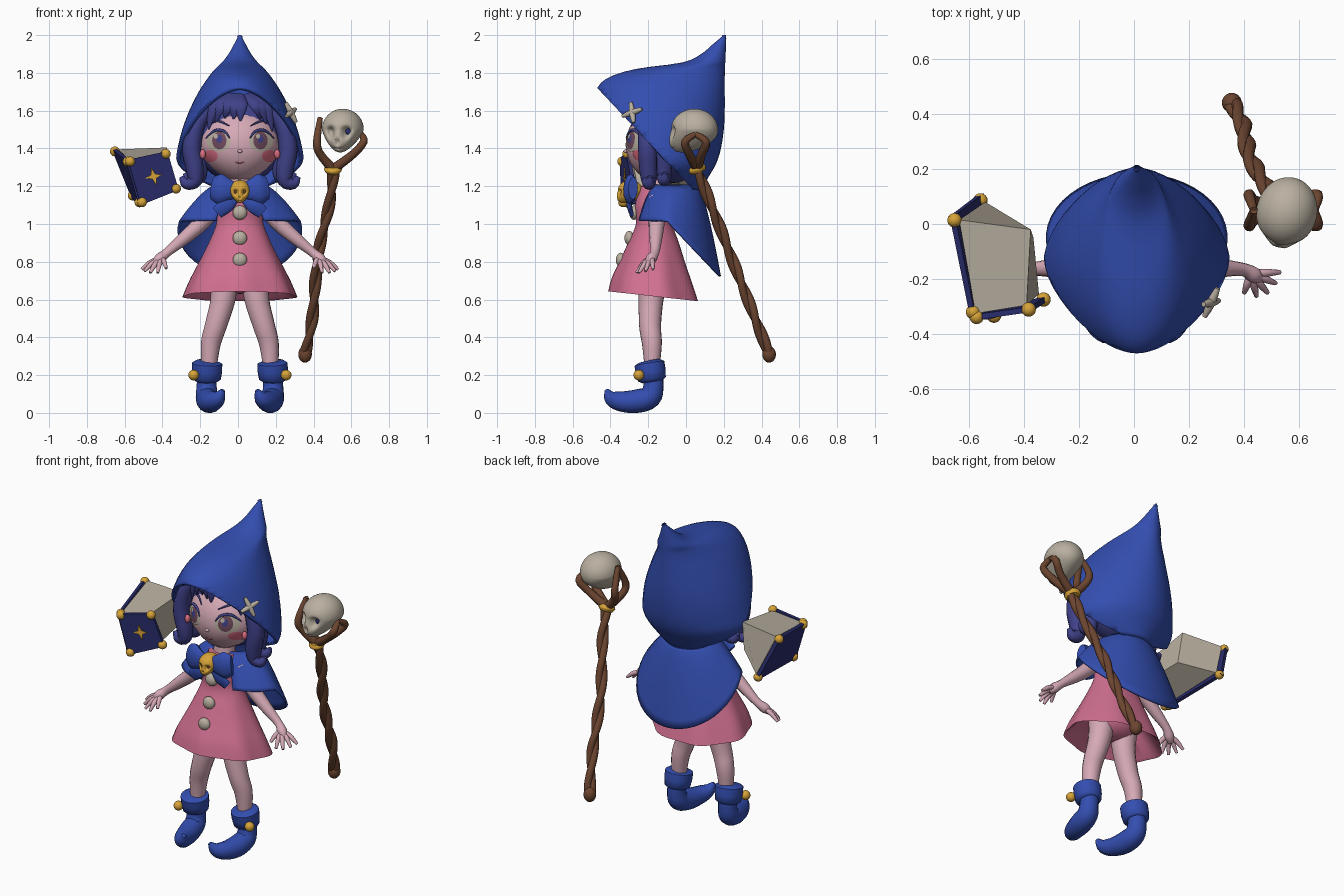
import bpy, bmesh
from math import sin, cos, pi, radians, sqrt, exp
from mathutils import Vector, Matrix

if "Cube" in bpy.data.objects:
    bpy.data.objects.remove(bpy.data.objects["Cube"])
CX = 0.01  # centre line of the figure


def material(name, r, g, b):
    m = bpy.data.materials.new(name)
    m.use_nodes = True
    m.diffuse_color = (r, g, b, 1)
    s = m.node_tree.nodes["Principled BSDF"]
    s.inputs["Base Color"].default_value = (r, g, b, 1)
    s.inputs["Roughness"].default_value = 0.7
    return m


BLUE = material("cloth blue", .033, .075, .43)
HAIR = material("hair indigo", .05, .053, .25)
PINK = material("dress pink", .63, .16, .28)
SKIN = material("skin", .67, .40, .47)
BONE = material("bone", .49, .435, .355)
GOLD = material("gold", .68, .37, .04)
BROWN = material("wood brown", .15, .06, .03)
NAVY = material("book navy", .022, .026, .15)
PLUM = material("iris plum", .16, .07, .11)
BLUSH = material("blush", .74, .16, .23)


def finish(name, bm, mat, recalc=True):
    if recalc:
        bmesh.ops.recalc_face_normals(bm, faces=bm.faces[:])
    me = bpy.data.meshes.new(name)
    bm.to_mesh(me)
    bm.free()
    me.materials.append(mat)
    ob = bpy.data.objects.new(name, me)
    bpy.context.collection.objects.link(ob)
    for o in bpy.context.selected_objects:
        o.select_set(False)
    ob.select_set(True)
    bpy.context.view_layer.objects.active = ob
    bpy.ops.object.shade_smooth_by_angle(angle=radians(50))
    return ob


def spline(pts, n):
    """Catmull-Rom through tuples of any length."""
    out = []
    for i in range(len(pts) - 1):
        a, b, c, d = pts[max(i - 1, 0)], pts[i], pts[i + 1], pts[min(i + 2, len(pts) - 1)]
        for k in range(n):
            t = k / n
            out.append(tuple(.5 * (2 * q + (r - p) * t + (2 * p - 5 * q + 4 * r - s) * t * t
                                   + (3 * q - p - 3 * r + s) * t ** 3)
                             for p, q, r, s in zip(a, b, c, d)))
    return out + [tuple(pts[-1])]


def loft(rings, closed=True, caps=True):
    bm = bmesh.new()
    vs = [[bm.verts.new(p) for p in r] for r in rings]
    n = len(vs[0])
    for a, b in zip(vs, vs[1:]):
        for i in range(n if closed else n - 1):
            j = (i + 1) % n
            bm.faces.new((a[i], a[j], b[j], b[i]))
    if caps:
        bm.faces.new(vs[0])
        bm.faces.new(vs[-1])
    return bm


def tube(name, pts, radii, mat, flat=1, ref=(0, 0, 1), sub=4, seg=12):
    rows = spline([(*p, r) for p, r in zip(pts, radii)], sub)
    P = [Vector(r[:3]) for r in rows]
    n, rings = Vector(ref), []
    for i, p in enumerate(P):
        t = (P[min(i + 1, len(P) - 1)] - P[max(i - 1, 0)]).normalized()
        if abs(n.dot(t)) > .97:
            n = Vector((.3, 1, .2))
        n = (n - t * n.dot(t)).normalized()
        b, r = t.cross(n), max(rows[i][3], .002)
        rings.append([p + n * r * cos(2 * pi * k / seg) + b * r * flat * sin(2 * pi * k / seg)
                      for k in range(seg)])
    return finish(name, loft(rings), mat)


def ball(name, loc, size, mat, base=Matrix()):
    bm = bmesh.new()
    size = size if isinstance(size, tuple) else (size,) * 3
    bmesh.ops.create_uvsphere(bm, u_segments=24, v_segments=14, radius=1,
                              matrix=base @ Matrix.Translation(loc) @ Matrix.Diagonal((*size, 1)))
    return finish(name, bm, mat)


def ring(z, yf, yb, w, p=1.87, wave=0, tilt=0, n=48):
    out = []
    for k in range(n):
        s, c = sin(2 * pi * k / n), cos(2 * pi * k / n)
        f = 1 + wave * cos(14 * pi * k / n)
        x = w * f * abs(s) ** (2 / p) * (1 if s > 0 else -1)
        y = (yf + yb) / 2 - (yb - yf) / 2 * f * abs(c) ** (2 / p) * (1 if c > 0 else -1)
        out.append((CX + x, y, z - tilt * (y + .17)))
    return out


def thicken(ob, t):
    m = ob.modifiers.new("thickness", "SOLIDIFY")
    m.thickness, m.offset = t, -1


# Hood: stacked rings, face opening cut on a slant
rows = [(2, .2, .212, .006), (1.95, .14, .212, .032), (1.9, .08, .21, .06), (1.855, -.02, .208, .095),
        (1.82, -.27, .206, .132), (1.77, -.42, .205, .172), (1.7, -.48, .205, .218), (1.6, -.5, .205, .268),
        (1.5, -.5, .2, .305), (1.4, -.5, .185, .33), (1.32, -.48, .16, .34), (1.25, -.44, .12, .295),
        (1.18, -.36, .08, .19)]
bm = loft([ring(*r) for r in spline(rows, 3)], caps=False)
bmesh.ops.bisect_plane(bm, geom=bm.verts[:] + bm.edges[:] + bm.faces[:], plane_co=(0, -.47, 1.72),
                       plane_no=(0, -1.06, -1), clear_outer=True)
thicken(finish("hood", bm, BLUE), .022)

# Crossed patch on the hood's left side
c, n = Vector((.28, -.285, 1.59)), Vector((.8, -.5, .35)).normalized()
u = n.cross(Vector((0, 0, 1))).normalized()
v = n.cross(u)
for a in (.35, .35 + pi / 2):
    d = (u * cos(a) + v * sin(a)) * .06
    tube("hood_cross", [c - d, c - d * .5, c, c + d * .5, c + d], (.009, .014, .016, .014, .009), BONE, ref=n)

# Cape: neck ring to a hem that drops at the back
cols = []
for k in range(41):
    a = .4 + (2 * pi - .8) * k / 40
    neck = Vector((CX + .13 * sin(a), -.06 - .12 * cos(a), 1.21))
    y = -.05 - (.22 if cos(a) > 0 else .235) * cos(a)
    hem = Vector((CX + .33 * sin(a), y, 1.02 - 1.04 * max(0, y + .1)))
    col = []
    for i in range(11):
        t = i / 10
        p = neck.lerp(hem, t ** .7)
        p.z = neck.z + (hem.z - neck.z) * t
        col.append(p)
    cols.append(col)
thicken(finish("cape", loft(cols, closed=False, caps=False), BLUE), .012)

# Dress with a gently waved flare, hollow below
rows = [(1.2, -.24, -.1, .08, 2, 0, 0), (1.1, -.27, -.06, .115, 2, 0, 0), (1, -.265, -.07, .125, 2, 0, 0),
        (.9, -.305, -.035, .165, 2, .01, .02), (.8, -.345, 0, .215, 2, .02, .05),
        (.7, -.385, .04, .265, 2, .03, .09), (.617, -.405, .07, .3, 2, .03, .11)]
rows = spline(rows, 4) + [(.63, -.39, .05, .28, 2, .03, .11), (.74, -.3, -.03, .19, 2, 0, 0)]
finish("dress", loft([ring(*r) for r in rows]), PINK)
ball("shorts", (CX, -.17, .72), (.15, .11, .09), PINK)
for z, y in ((1.06, -.275), (.925, -.3), (.81, -.345)):
    ball("button", (CX, y, z), (.038, .026, .038), BONE)

# Head with a tapered jaw
HZ = 1.42


def taper(z):
    return 1 - .3 * max(0, (HZ - z) / .2) ** 2


def face_y(x, z):
    q = 1 - ((x - CX) / (.215 * taper(z))) ** 2 - ((z - HZ) / .2) ** 2
    return -.13 - .19 * sqrt(max(q, 0))


head = ball("head", (CX, -.13, HZ), (.215, .19, .2), SKIN)
for vert in head.data.vertices:
    vert.co.x = CX + (vert.co.x - CX) * taper(vert.co.z)
tube("neck", [(CX, -.14, 1.28), (CX, -.15, 1.15)], (.06, .065), SKIN)
ball("nose", (CX, -.32, 1.385), (.013, .01, .01), SKIN)


def patch(name, x, z, rx, rz, mat, lift):
    """Disc laid on the face."""
    rings = []
    for r in (.02, .35, .7, 1):
        pts = [(x + rx * r * cos(pi * k / 12), z + rz * r * sin(pi * k / 12)) for k in range(24)]
        rings.append([(px, face_y(px, pz) - lift, pz) for px, pz in pts])
    bm = loft(rings, caps=False)
    bm.faces.new(bm.verts[:24])
    bm.normal_update()
    for f in bm.faces:
        if f.normal.y > 0:
            f.normal_flip()
    finish(name, bm, mat, False)


def on_face(pts, lift=.006):
    return [(x, face_y(x, z) - lift, z) for x, z in pts]


for s in (-1, 1):
    ex = CX + s * .112
    patch("eye_white", ex, 1.437, .063, .054, BONE, .003)
    patch("iris", ex - s * .003, 1.442, .038, .047, PLUM, .005)
    patch("pupil", ex - s * .003, 1.45, .016, .022, HAIR, .007)
    patch("eye_glint", ex - .016, 1.465, .011, .013, BONE, .009)
    patch("cheek", CX + s * .155, 1.36, .038, .032, BLUSH, .003)
    tube("eyelash", on_face([(ex - s * .058, 1.455), (ex - s * .03, 1.49), (ex + s * .02, 1.495),
                             (ex + s * .068, 1.455)]), (.003, .007, .008, .003), HAIR)
    tube("eyebrow", on_face([(ex - s * .055, 1.52), (ex, 1.545), (ex + s * .04, 1.535)]), (.003, .006, .002), HAIR)
tube("mouth", on_face([(CX - .022, 1.327), (CX, 1.322), (CX + .022, 1.327)], .001), (.002, .004, .002), BLUSH)

# Hair: cap, swept fringe with a parting, curled side locks
ball("hair_cap", (CX, -.08, 1.45), (.24, .2, .235), HAIR)
for k, z in ((-2.5, 1.5), (-1.9, 1.54), (-1.2, 1.56), (-.5, 1.555), (.05, 1.545), (1.65, 1.555), (2.1, 1.53), (2.6, 1.49)):
    x = CX + .066 * k
    tube("fringe", [(CX + .02 * k, -.2, 1.68), (CX + .055 * k, -.275 + .006 * k * k, 1.625),
                    (x, face_y(x, z) - .006, z)], (.025, .038, .004), HAIR, .5, (1, 0, 0))
for s in (-1, 1):
    for y, dx, dz in ((-.21, 0, 0), (-.13, -.02, .02)):
        path = [(.16, 1.62), (.23, 1.52), (.255, 1.4), (.24, 1.3), (.24, 1.23), (.285, 1.215), (.31, 1.25)]
        tube("side_lock", [(CX + s * (x + dx), y + .02 * i / 6, z + dz) for i, (x, z) in enumerate(path)],
             (.03, .045, .05, .048, .04, .03, .012), HAIR)
    ball("earring", (CX + s * .197, -.23, 1.37), (.016, .016, .025), BLUSH)


def skull(name, loc, s, yaw, mat, dark, eyes):
    """Sphere sculpted into a braincase, jaw, sockets, nose and mouth groove."""
    m = Matrix.Translation(loc) @ Matrix.Rotation(yaw, 4, "Z") @ Matrix.Scale(s, 4)
    bm = bmesh.new()
    bmesh.ops.create_icosphere(bm, subdivisions=5, radius=1)
    for vert in bm.verts:
        x, y, z = vert.co
        low, fr = max(0, -z), max(0, -y)
        dent = sum(.42 * exp(-((x - .4 * k) ** 2 + (z + .08) ** 2) / .035) for k in (-1, 1))
        dent += .2 * exp(-(x * x + (z + .42) ** 2) / .012)
        dent += .1 * exp(-((z + .68) / .05) ** 2 - (x / .4) ** 2)
        vert.co = (x * (1 - .33 * low), y * 1.14 - .55 * low * fr + (dent if y < 0 else 0),
                   z * (1 - .3 * low * max(0, y)) - .5 * low * fr)
    bm.transform(m)
    finish(name, bm, mat)
    for k in eyes:
        ball(name + "_eye", (k * .39, -.72, -.1), (.19, .08, .19), dark, m)


# Bow with its gold clasp
for s in (-1, 1):
    tube("bow_loop", [(CX + s * x, y, z) for x, y, z in ((.01, -.3, 1.17), (.06, -.305, 1.18), (.105, -.295, 1.185),
                                                        (.145, -.28, 1.19))], (.035, .058, .08, .06), BLUE, .45)
    tube("bow_tail", [(CX + s * .02, -.29, 1.14), (CX + s * .07, -.3, 1.1), (CX + s * .12, -.29, 1.06)],
         (.022, .04, .034), BLUE, .35)
skull("clasp", (CX, -.295, 1.175), .058, 0, GOLD, BROWN, (-1, 1))

# Limbs, hands and curled boots on both sides
for s in (-1, 1):
    def side(pts):
        return [(CX + s * x, y, z) for x, y, z in pts]
    tube("leg", side([(.08, -.17, .74), (.09, -.185, .6), (.128, -.19, .46), (.155, -.18, .36), (.165, -.18, .2)]),
         (.08, .066, .058, .052, .036), SKIN, seg=16)
    tube("arm", side([(.11, -.15, 1.13), (.2, -.155, 1.01), (.3, -.16, .92), (.385, -.165, .85), (.425, -.185, .815),
                      (.45, -.2, .79)]), (.05, .043, .034, .024, .029, .016), SKIN)
    for tip in ((.52, -.175, .76), (.505, -.215, .75), (.475, -.25, .742), (.435, -.262, .742), (.39, -.25, .765)):
        a, b = Vector((.415, -.18, .82)), Vector(tip)
        mid = a.lerp(b, .55) + Vector((0, 0, .01))
        tube("finger", side([a, mid, b]), (.014, .014, .008), SKIN, seg=8)
    tube("boot", side([(.17, -.18, .23), (.176, -.172, .15), (.174, -.19, .085), (.165, -.26, .062),
                       (.145, -.34, .06), (.115, -.395, .078), (.09, -.42, .12)]),
         (.055, .053, .06, .062, .054, .04, .012), BLUE, seg=16)
    tube("boot_cuff", side([(.175, -.178, .165), (.175, -.18, .178), (.174, -.187, .22), (.173, -.194, .262),
                            (.172, -.196, .272)]), (.055, .074, .08, .08, .06), BLUE, seg=20, sub=1)
    ball("boot_stud", side([(.245, -.25, .2)])[0], .028, GOLD)

# Staff: two twisted strands, forked top, collar and knob
low, top = Vector((.355, .44, .31)), Vector((.503, .06, 1.29))
for k in (0, pi):
    pts = []
    for i in range(30):
        t = i / 29
        a = 16 * t + k
        pts.append(low.lerp(top, t) + Vector((.013 * cos(a) + .01 * sin(9 * t), .013 * sin(a), .004 * cos(a))))
    tube("staff_strand", pts, [.021] * 30, BROWN, sub=2, seg=10)
ball("staff_knob", low, (.036, .036, .044), BROWN)
tube("staff_collar", [top - Vector((0, -.007, .018)), top, top + Vector((0, -.007, .018))],
     (.036, .048, .036), GOLD, seg=20)
for x1, x2, x3, z in ((.435, .418, .435, 1.56), (.61, .665, .655, 1.475)):
    for d in (-.055, .055):
        tube("staff_prong", [top, (x1, .05 + d * .6, 1.37), (x2, .05 + d, 1.435), (x3, .05, z)],
             (.026, .022, .021, .014), BROWN)
skull("staff_skull", (.555, .045, 1.5), .11, -.22, BONE, NAVY, (1,))

# Open book: two covers meeting at the spine, pages between
spine = [(-.585, -.34, 1.34), (-.515, -.335, 1.1)]
front = [spine[0], (-.375, -.31, 1.385), (-.315, -.27, 1.18), spine[1]]
back = [spine[0], (-.66, .03, 1.4), (-.555, .11, 1.14), spine[1]]
for name, quad in (("front_cover", front), ("back_cover", back)):
    q = [Vector(p) for p in quad]
    n = (q[1] - q[0]).cross(q[3] - q[0]).normalized() * .01
    finish("book_" + name, loft([[p - n for p in q], [p + n for p in q]]), NAVY)
    mid = sum(q, Vector()) / 4
    for p in q:
        ball("book_corner", p.lerp(mid, .1), .026, GOLD)
    if quad is front:
        u, v = (q[1] - q[0]).normalized(), (q[0] - q[3]).normalized()
        star = [mid + (u * cos(k * pi / 4) + v * sin(k * pi / 4)) * (.016 if k % 2 else .047) for k in range(8)]
        finish("book_star", loft([[p + n * h for p in star] for h in (.9, 1.4)] if n.y < 0 else
                                 [[p - n * h for p in star] for h in (.9, 1.4)]), GOLD)
finish("book_pages", loft([[(-.575, -.325, 1.34), (-.39, -.295, 1.375), (-.375, -.02, 1.405), (-.635, .015, 1.395)],
                           [(-.51, -.32, 1.12), (-.345, -.255, 1.2), (-.365, -.05, 1.22), (-.54, .08, 1.16)]]), BONE)
